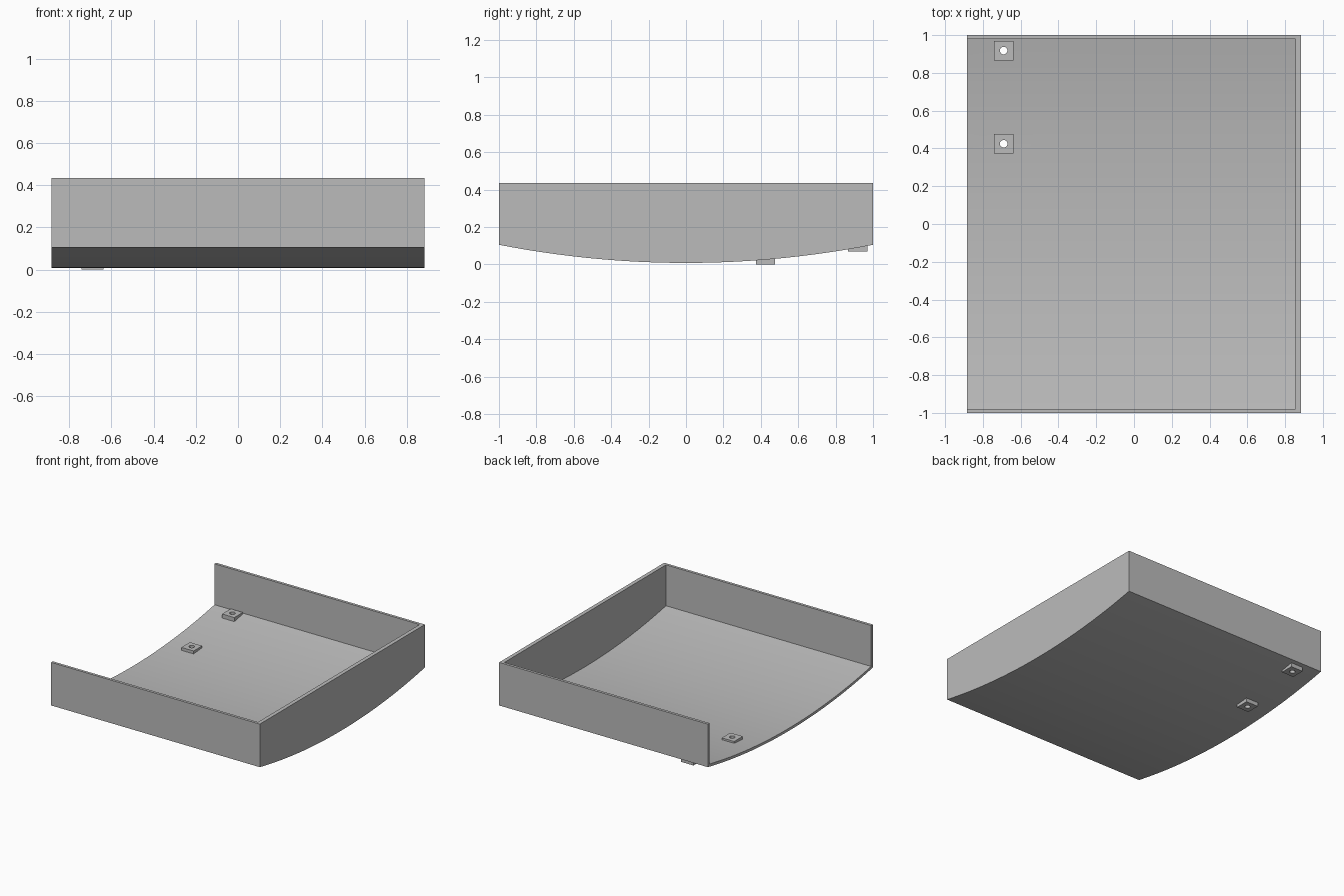
import bpy
import bmesh
import math

cube = bpy.data.objects.get("Cube")
if cube:
    bpy.data.objects.remove(cube, do_unlink=True)

# Main sizes
HALF_X, HALF_Y, TOP = 0.885, 1.0, 0.435
SIDE_WALL, END_WALL, FLOOR = 0.021, 0.03, 0.02
LOW, SAG = 0.008, 0.097
RADIUS = (HALF_Y ** 2 + SAG ** 2) / (2 * SAG)

grey = bpy.data.materials.new("plain_grey")
grey.use_nodes = True
colour = (0.5, 0.5, 0.5, 1)
grey.diffuse_color = colour
grey.node_tree.nodes["Principled BSDF"].inputs["Base Color"].default_value = colour


def arc(radius, half, steps=32):
    """Points (y, z) of the bowed underside, from front to back."""
    points = []
    for i in range(steps + 1):
        y = half * (2 * i / steps - 1)
        points.append((y, LOW + RADIUS - math.sqrt(radius ** 2 - y ** 2)))
    return points


def finish(name, bm):
    bmesh.ops.recalc_face_normals(bm, faces=bm.faces)
    mesh = bpy.data.meshes.new(name)
    bm.to_mesh(mesh)
    bm.free()
    mesh.materials.append(grey)
    obj = bpy.data.objects.new(name, mesh)
    bpy.context.collection.objects.link(obj)
    return obj


def extrude_x(name, profile, x0, x1):
    bm = bmesh.new()
    face = bm.faces.new([bm.verts.new((x0, y, z)) for y, z in profile])
    new = bmesh.ops.extrude_face_region(bm, geom=[face])["geom"]
    verts = [v for v in new if isinstance(v, bmesh.types.BMVert)]
    bmesh.ops.translate(bm, vec=(x1 - x0, 0, 0), verts=verts)
    return finish(name, bm)


def box(name, centre, size):
    bm = bmesh.new()
    bmesh.ops.create_cube(bm, size=1)
    bmesh.ops.scale(bm, vec=size, verts=bm.verts)
    bmesh.ops.translate(bm, vec=centre, verts=bm.verts)
    return finish(name, bm)


def cut(obj, cutter):
    mod = obj.modifiers.new("cut", "BOOLEAN")
    mod.operation = "DIFFERENCE"
    mod.solver = "EXACT"
    mod.object = cutter
    bpy.context.view_layer.objects.active = obj
    bpy.ops.object.modifier_apply(modifier=mod.name)


# Tray with a bowed floor, three walls and one open end
tray = extrude_x("tray", arc(RADIUS, HALF_Y) + [(HALF_Y, TOP), (-HALF_Y, TOP)],
                 -HALF_X, HALF_X)
inner = HALF_Y - SIDE_WALL
hollow = extrude_x("hollow_cutter",
                   arc(RADIUS - FLOOR, inner) + [(inner, 1), (-inner, 1)],
                   -1.2, HALF_X - END_WALL)
cut(tray, hollow)
cutters = [hollow]

# Square mounting pads, drilled through together with the floor
parts = [tray]
for name, y, base in (("middle_pad", 0.425, 0.0), ("back_pad", 0.918, 0.068)):
    pad = box(name, (-0.69, y, base + 0.032), (0.104, 0.104, 0.064))
    bm = bmesh.new()
    bmesh.ops.create_cone(bm, cap_ends=True, segments=24, radius1=0.02,
                          radius2=0.02, depth=0.5)
    bmesh.ops.translate(bm, vec=(-0.69, y, base), verts=bm.verts)
    drill = finish(name + "_drill", bm)
    cut(pad, drill)
    cut(tray, drill)
    cutters.append(drill)
    parts.append(pad)

for cutter in cutters:
    bpy.data.objects.remove(cutter, do_unlink=True)

# Smooth the bowed floor and holes, keep the corners sharp
bpy.ops.object.select_all(action="DESELECT")
for part in parts:
    part.select_set(True)
bpy.context.view_layer.objects.active = tray
bpy.ops.object.shade_smooth_by_angle(angle=math.radians(30))
